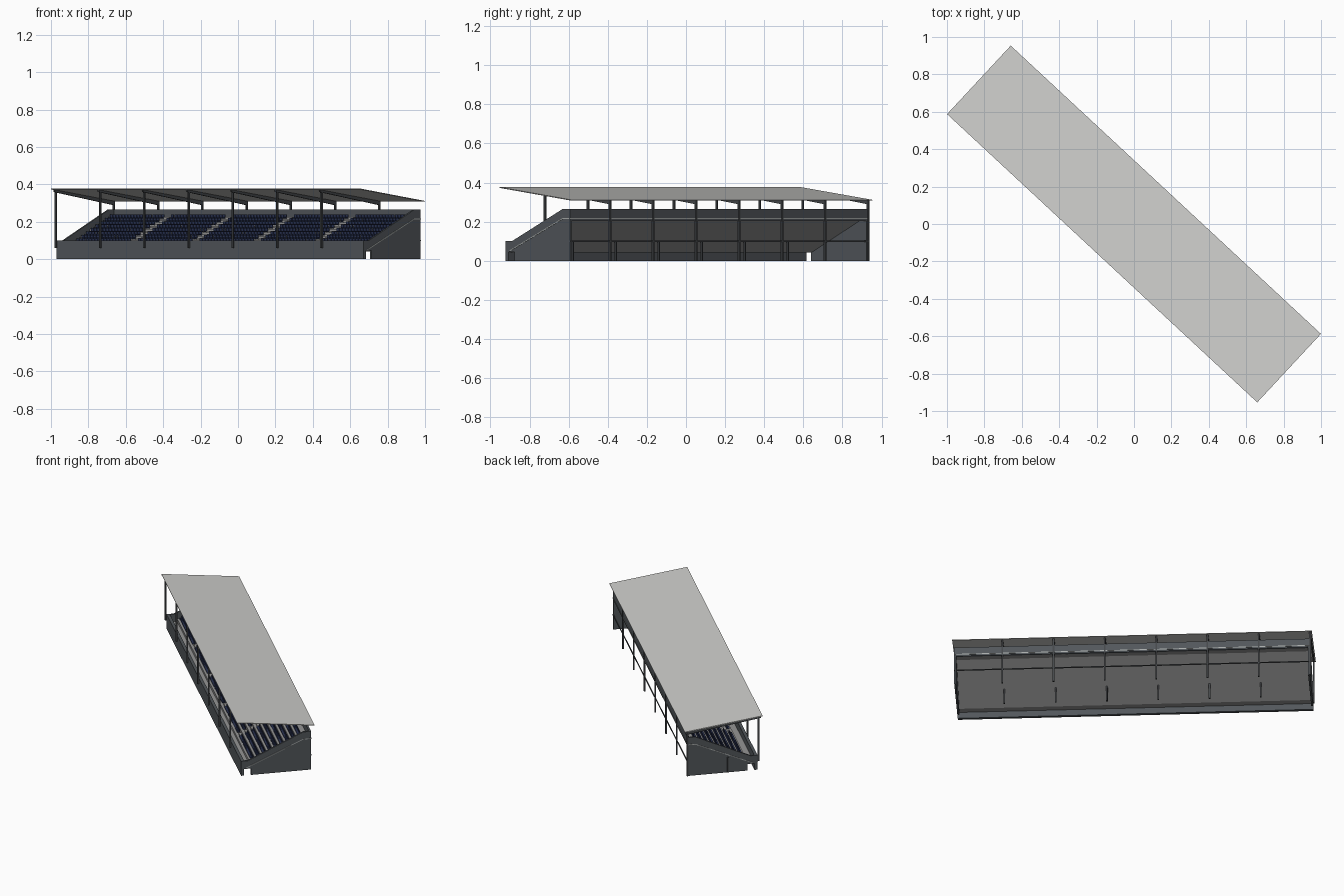
import bpy, bmesh, math
from mathutils import Matrix, Vector

cube = bpy.data.objects.get("Cube")
if cube:
    bpy.data.objects.remove(cube)

# The stand runs along local x, faces local -y, and is turned as a whole
TURN = Matrix.Rotation(math.radians(-42.9), 4, "Z")
HALF = 1.12
BACK = 0.23
ROWS = 9
FOOT_Y, FOOT_Z = -0.155, 0.05
HEAD_Y, HEAD_Z = 0.18, 0.215
TREAD = (HEAD_Y - FOOT_Y) / ROWS
RISE = (HEAD_Z - FOOT_Z) / ROWS
BAYS = [-HALF + 0.323 * i for i in range(7)]


def material(name, rgb):
    m = bpy.data.materials.new(name)
    m.use_nodes = True
    m.diffuse_color = (*rgb, 1)
    m.node_tree.nodes["Principled BSDF"].inputs["Base Color"].default_value = (*rgb, 1)
    return m


ROOF = material("light grey roof", (0.62, 0.62, 0.60))
WALL = material("slate wall", (0.085, 0.095, 0.105))
CONCRETE = material("concrete", (0.3, 0.3, 0.3))
STEEL = material("dark steel", (0.06, 0.065, 0.07))
SEAT = material("navy seat", (0.022, 0.032, 0.085))
TRIM = material("pale trim", (0.4, 0.42, 0.41))


def finish(name, bm, mat):
    bmesh.ops.recalc_face_normals(bm, faces=bm.faces)
    mesh = bpy.data.meshes.new(name)
    bm.to_mesh(mesh)
    bm.free()
    mesh.materials.append(mat)
    obj = bpy.data.objects.new(name, mesh)
    obj.matrix_world = TURN
    bpy.context.collection.objects.link(obj)
    return obj


def add_box(bm, x0, x1, y0, y1, z0, z1):
    centre = Vector((x0 + x1, y0 + y1, z0 + z1)) / 2
    size = Matrix.Diagonal((x1 - x0, y1 - y0, z1 - z0, 1))
    bmesh.ops.create_cube(bm, size=1, matrix=Matrix.Translation(centre) @ size)


def add_profile(bm, points, x0, x1):
    """Extrude a (y, z) outline along x."""
    face = bm.faces.new([bm.verts.new((x0, y, z)) for y, z in points])
    out = bmesh.ops.extrude_face_region(bm, geom=[face])
    verts = [g for g in out["geom"] if isinstance(g, bmesh.types.BMVert)]
    bmesh.ops.translate(bm, verts=verts, vec=(x1 - x0, 0, 0))


def boxes(name, mat, items):
    bm = bmesh.new()
    for item in items:
        add_box(bm, *item)
    return finish(name, bm, mat)


def profiles(name, mat, points, spans):
    bm = bmesh.new()
    for x0, x1 in spans:
        add_profile(bm, points, x0, x1)
    return finish(name, bm, mat)


def roof_z(y):
    return 0.34 - 0.13 * y


# Stepped terrace slab with a front walkway and a rear landing
steps = [(-0.2, FOOT_Z)]
for i in range(ROWS):
    y = FOOT_Y + i * TREAD
    steps += [(y, FOOT_Z + i * RISE), (y, FOOT_Z + (i + 1) * RISE)]
steps += [(BACK - 0.01, HEAD_Z), (BACK - 0.01, HEAD_Z - 0.012),
          (HEAD_Y, HEAD_Z - 0.012), (FOOT_Y, FOOT_Z - 0.008), (-0.2, FOOT_Z - 0.008)]
profiles("terrace", CONCRETE, steps, [(-HALF + 0.01, HALF - 0.01)])

# Walls
boxes("front_wall", WALL, [(-HALF, HALF, -0.22, -0.2, 0, 0.1)])
boxes("rear_parapet", WALL, [(-HALF, HALF, BACK - 0.012, BACK, HEAD_Z - 0.012, 0.265)])
end_outline = [(-0.156, 0), (BACK, 0), (BACK, 0.265), (HEAD_Y, 0.265),
               (-0.175, 0.1), (-0.2, 0.1), (-0.2, 0.045), (-0.156, 0.045)]
profiles("end_walls", WALL, end_outline, [(-HALF, -HALF + 0.012), (HALF - 0.012, HALF)])

# Pale slab line on the end walls and the rear
line = [(-0.19, 0.048), (HEAD_Y, HEAD_Z - 0.002), (BACK, HEAD_Z - 0.002),
        (BACK, HEAD_Z + 0.003), (HEAD_Y, HEAD_Z + 0.003), (-0.19, 0.053)]
profiles("end_trim", TRIM, line, [(-HALF - 0.002, -HALF), (HALF, HALF + 0.002)])
boxes("rear_trim", TRIM, [(-HALF, HALF, BACK, BACK + 0.002, HEAD_Z - 0.002, HEAD_Z + 0.003)])

# Seats in five blocks, with stair aisles between them
BLOCK = 2 * HALF / 5
AISLE = 0.05
PITCH = (BLOCK - AISLE) / 18
seats, stairs = [], []
for row in range(ROWS):
    y = FOOT_Y + row * TREAD
    z = FOOT_Z + (row + 1) * RISE
    for block in range(5):
        start = -HALF + block * BLOCK + AISLE / 2
        for n in range(18):
            x0 = start + n * PITCH + 0.002
            x1 = x0 + PITCH - 0.004
            seats.append((x0, x1, y + 0.012, y + 0.028, z + 0.007, z + 0.010))
            seats.append((x0, x1, y + 0.027, y + 0.031, z + 0.003, z + 0.024))
        if block:
            mid = -HALF + block * BLOCK
            stairs.append((mid - 0.02, mid + 0.02, y + TREAD / 2, y + TREAD, z, z + RISE / 2))
boxes("seats", SEAT, seats)
boxes("aisle_steps", CONCRETE, stairs)

# Steel frame
W = 0.005
boxes("front_posts", STEEL, [(x - W, x + W, -0.23, -0.22, 0.06, roof_z(-0.225)) for x in BAYS])
boxes("rear_posts", STEEL, [(x - W, x + W, BACK - W, BACK + W, 0, roof_z(BACK)) for x in BAYS])
boxes("middle_posts", STEEL, [(x - W, x + W, -0.035, -0.025, 0, 0.105) for x in BAYS])
boxes("rear_rail", STEEL, [(-HALF, HALF, BACK - 0.003, BACK + 0.003, 0.097, 0.103)])
rafter = [(-0.24, roof_z(-0.24)), (BACK + W, roof_z(BACK + W)),
          (BACK + W, roof_z(BACK) - 0.022), (-0.24, roof_z(-0.24) - 0.012)]
profiles("rafters", STEEL, rafter, [(x - W, x + W) for x in BAYS])

# Sloping roof sheet, highest over the front
sheet = [(y, roof_z(y) + t) for y, t in ((-0.25, 0), (0.25, 0), (0.25, 0.004), (-0.25, 0.004))]
profiles("roof", ROOF, sheet, [(-1.132, 1.132)])
